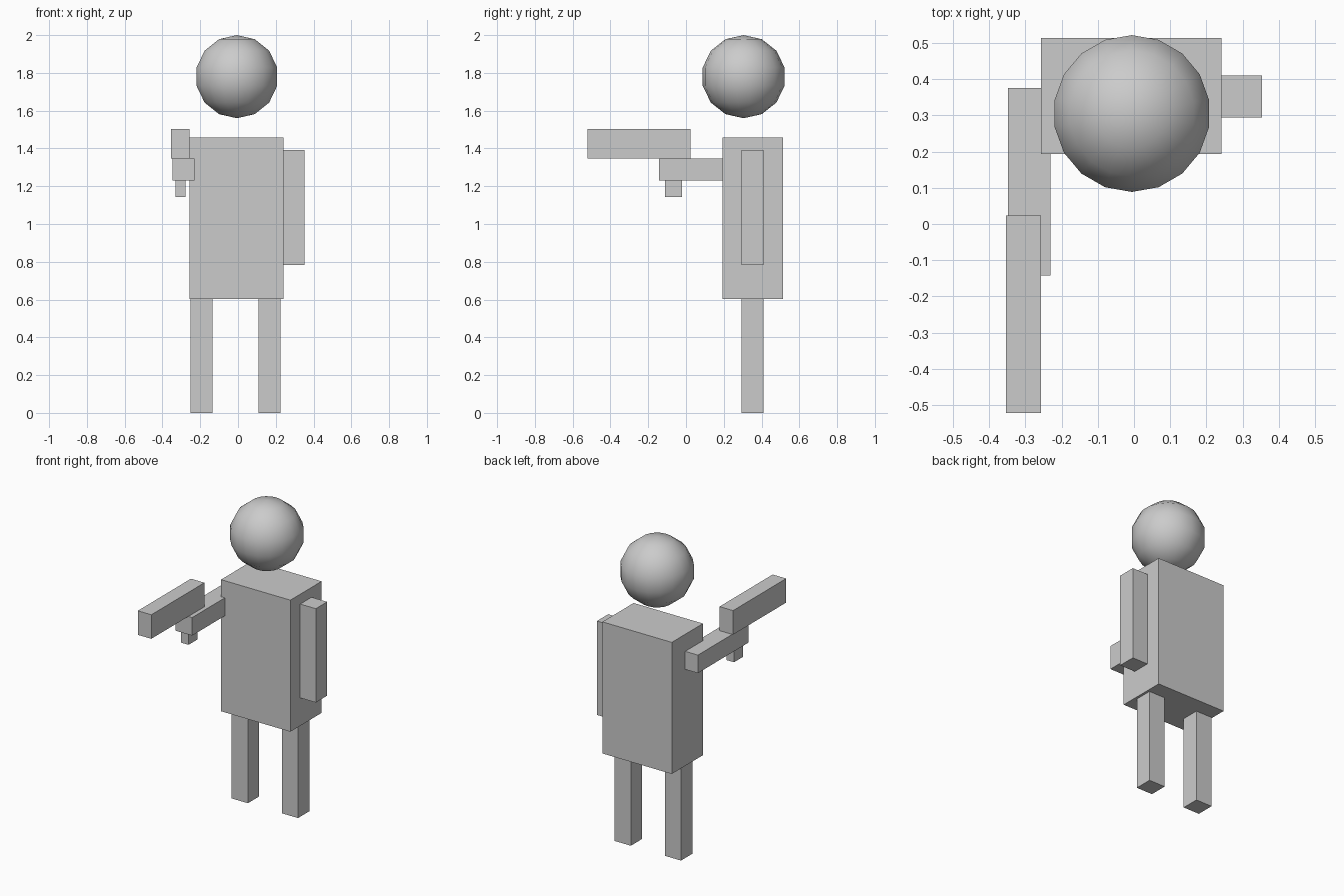
import bpy, bmesh
from mathutils import Matrix

if "Cube" in bpy.data.objects:
    bpy.data.objects.remove(bpy.data.objects["Cube"])


def finish(name, bm):
    mesh = bpy.data.meshes.new(name)
    bm.to_mesh(mesh)
    bm.free()
    obj = bpy.data.objects.new(name, mesh)
    bpy.context.collection.objects.link(obj)
    return obj


def box(name, x, y, z):
    """Box spanning the given (min, max) ranges."""
    spans = (x, y, z)
    bm = bmesh.new()
    bmesh.ops.create_cube(bm, size=1)
    bmesh.ops.scale(bm, vec=[b - a for a, b in spans], verts=bm.verts)
    bmesh.ops.translate(bm, vec=[(a + b) / 2 for a, b in spans], verts=bm.verts)
    return finish(name, bm)


LIMB_Y = (0.294, 0.41)

# Torso and legs
box("torso", (-0.257, 0.241), (0.193, 0.513), (0.603, 1.457))
for side, cx in (("right", -0.193), ("left", 0.167)):
    box(side + "_leg", (cx - 0.058, cx + 0.058), LIMB_Y, (0, 0.603))

# Hanging arm, and arm stretched forward
box("left_arm", (0.241, 0.353), LIMB_Y, (0.784, 1.393))
box("right_arm", (-0.348, -0.23), (-0.142, 0.375), (1.229, 1.346))

# Held tool: long body above the arm, grip below
box("tool_body", (-0.354, -0.257), (-0.522, 0.023), (1.346, 1.502))
box("tool_grip", (-0.331, -0.278), (-0.11, -0.02), (1.144, 1.229))

# Head: low-poly, smooth-shaded sphere
bm = bmesh.new()
bmesh.ops.create_uvsphere(bm, u_segments=18, v_segments=7, radius=1)
bmesh.ops.transform(bm, verts=bm.verts, matrix=Matrix.Translation((-0.006, 0.305, 1.78))
                    @ Matrix.Diagonal((0.222, 0.222, 0.22, 1)))
for f in bm.faces:
    f.smooth = True
finish("head", bm)
